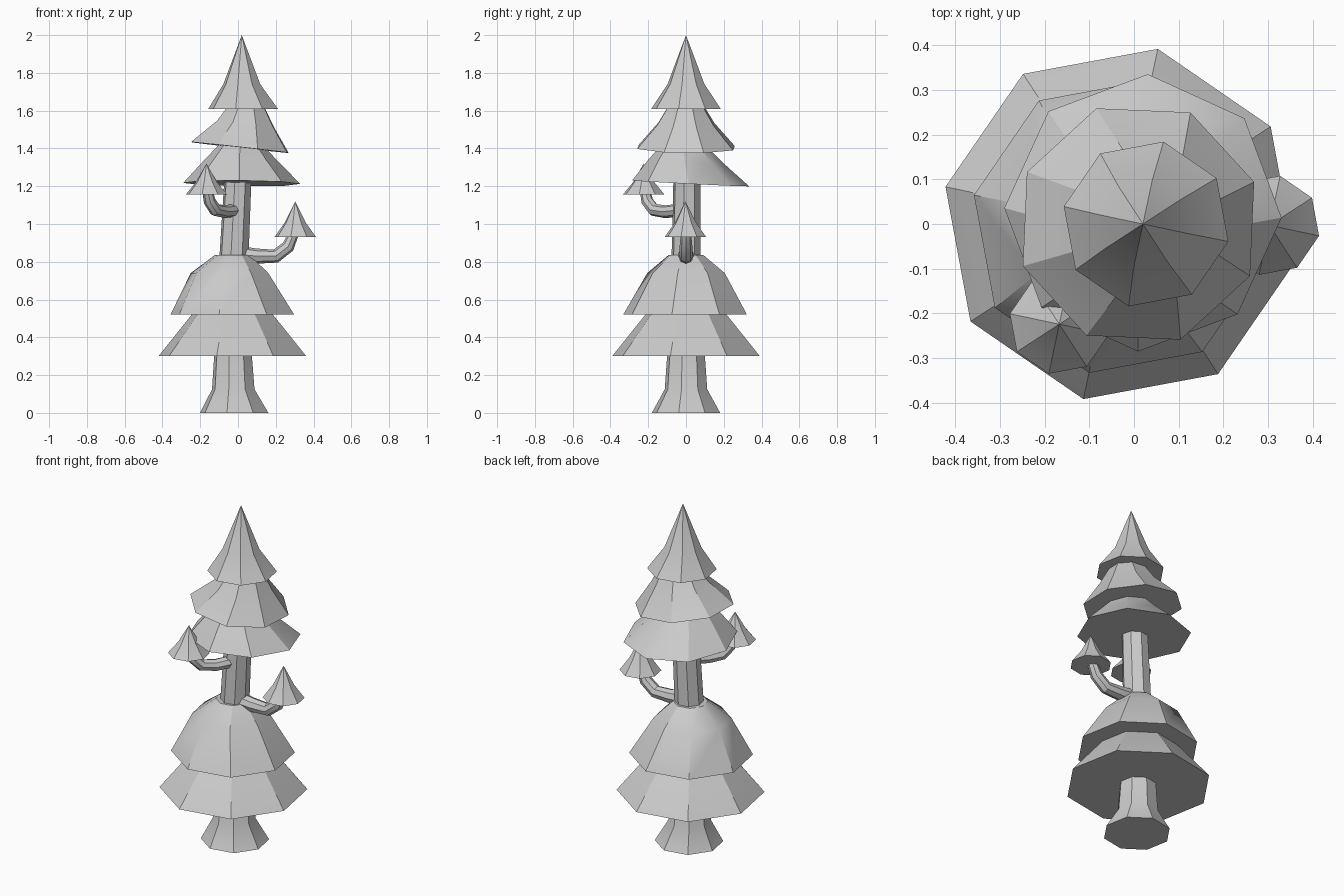
import bpy
from math import cos, sin, radians
from mathutils import Vector

SIDES = 8

old = bpy.data.objects.get("Cube")
if old:
    bpy.data.objects.remove(old, do_unlink=True)

grey = bpy.data.materials.new("light_grey")
grey.use_nodes = True
COLOUR = (0.6, 0.6, 0.6, 1)
grey.diffuse_color = COLOUR
grey.node_tree.nodes["Principled BSDF"].inputs["Base Color"].default_value = COLOUR


def finish(obj):
    """Assign the material and shade smooth with sharp edges kept."""
    obj.data.materials.append(grey)
    bpy.ops.object.select_all(action='DESELECT')
    obj.select_set(True)
    bpy.context.view_layer.objects.active = obj
    if obj.type == 'MESH':
        bpy.ops.object.shade_smooth_by_angle(angle=radians(30))


def loft(name, rings, phase=33, tilt=(0, 0), apex=None):
    """Stack octagonal rings (z, radius, x, y); tilt leans the lowest ring."""
    verts, faces = [], []
    for i, (z, r, cx, cy) in enumerate(rings):
        for k in range(SIDES):
            a = radians(phase) + radians(360) * k / SIDES
            dx, dy = r * cos(a), r * sin(a)
            verts.append((cx + dx, cy + dy, z + dx * tilt[0] + dy * tilt[1]))
    for i in range(len(rings) - 1):
        for k in range(SIDES):
            a, b = i * SIDES + k, i * SIDES + (k + 1) % SIDES
            faces.append((a, b, b + SIDES, a + SIDES))
    faces.append(tuple(reversed(range(SIDES))))
    top = len(verts) - SIDES
    if apex:
        verts.append(apex)
        faces += [(top + k, top + (k + 1) % SIDES, len(verts) - 1) for k in range(SIDES)]
    else:
        faces.append(tuple(range(top, top + SIDES)))
    mesh = bpy.data.meshes.new(name)
    mesh.from_pydata(verts, [], faces)
    obj = bpy.data.objects.new(name, mesh)
    bpy.context.collection.objects.link(obj)
    finish(obj)


def branch(name, points):
    """Bent tapering limb along a path of (x, y, z, radius)."""
    curve = bpy.data.curves.new(name, 'CURVE')
    curve.dimensions = '3D'
    curve.bevel_depth = 1
    curve.bevel_resolution = 2
    curve.use_fill_caps = True
    spline = curve.splines.new('POLY')
    spline.points.add(len(points) - 1)
    for p, (x, y, z, r) in zip(spline.points, points):
        p.co = (x, y, z, 1)
        p.radius = r
    obj = bpy.data.objects.new(name, curve)
    bpy.context.collection.objects.link(obj)
    bpy.ops.object.select_all(action='DESELECT')
    obj.select_set(True)
    bpy.context.view_layer.objects.active = obj
    bpy.ops.object.convert(target='MESH')
    finish(bpy.context.object)


def tuft(name, x, y, z, height):
    """Small flared cone at the end of a branch."""
    loft(name, [(z, 0.113, x, y), (z + 0.4 * height, 0.058, x, y)],
         apex=(x, y, z + height))


# Trunk: flared foot and slimmer upper part
loft("lower_trunk", [(0, 0.185, -0.02, 0), (0.125, 0.115, -0.025, 0), (0.4, 0.095, -0.027, 0)])
loft("upper_trunk", [(0.75, 0.08, -0.025, 0), (1.25, 0.073, 0, 0.005)])

# Foliage tiers from the bottom up
loft("foliage_bottom", [(0.3, 0.4, -0.03, 0), (0.52, 0.22, -0.03, 0), (0.6, 0.13, -0.03, 0)])
loft("foliage_lower", [(0.52, 0.335, -0.03, -0.005), (0.74, 0.21, -0.045, 0),
                       (0.835, 0.095, -0.03, 0)])
loft("foliage_middle", [(1.215, 0.31, 0.02, 0.025), (1.33, 0.2, 0.015, 0),
                        (1.42, 0.115, 0.015, -0.01)], phase=43, tilt=(-0.01, -0.05))
loft("foliage_upper", [(1.405, 0.275, 0.01, 0), (1.53, 0.16, 0.04, 0),
                       (1.64, 0.09, 0.05, 0)], phase=20, tilt=(-0.11, -0.01))
loft("foliage_top", [(1.61, 0.188, 0.027, 0), (1.74, 0.1, 0.02, 0)], apex=(0.02, 0, 2))

# Side branches with their tufts
branch("left_branch", [(-0.01, 0, 0.84, 0.045), (0.1, 0, 0.83, 0.04), (0.2, 0, 0.83, 0.036),
                       (0.265, 0, 0.88, 0.034), (0.3, 0, 0.96, 0.026)])
tuft("left_tuft", 0.303, -0.003, 0.93, 0.19)
branch("right_branch", [(0, -0.01, 1.075, 0.035), (-0.07, -0.11, 1.065, 0.034),
                        (-0.12, -0.17, 1.075, 0.034), (-0.15, -0.205, 1.12, 0.032),
                        (-0.165, -0.22, 1.19, 0.026)])
tuft("right_tuft", -0.167, -0.224, 1.155, 0.165)
